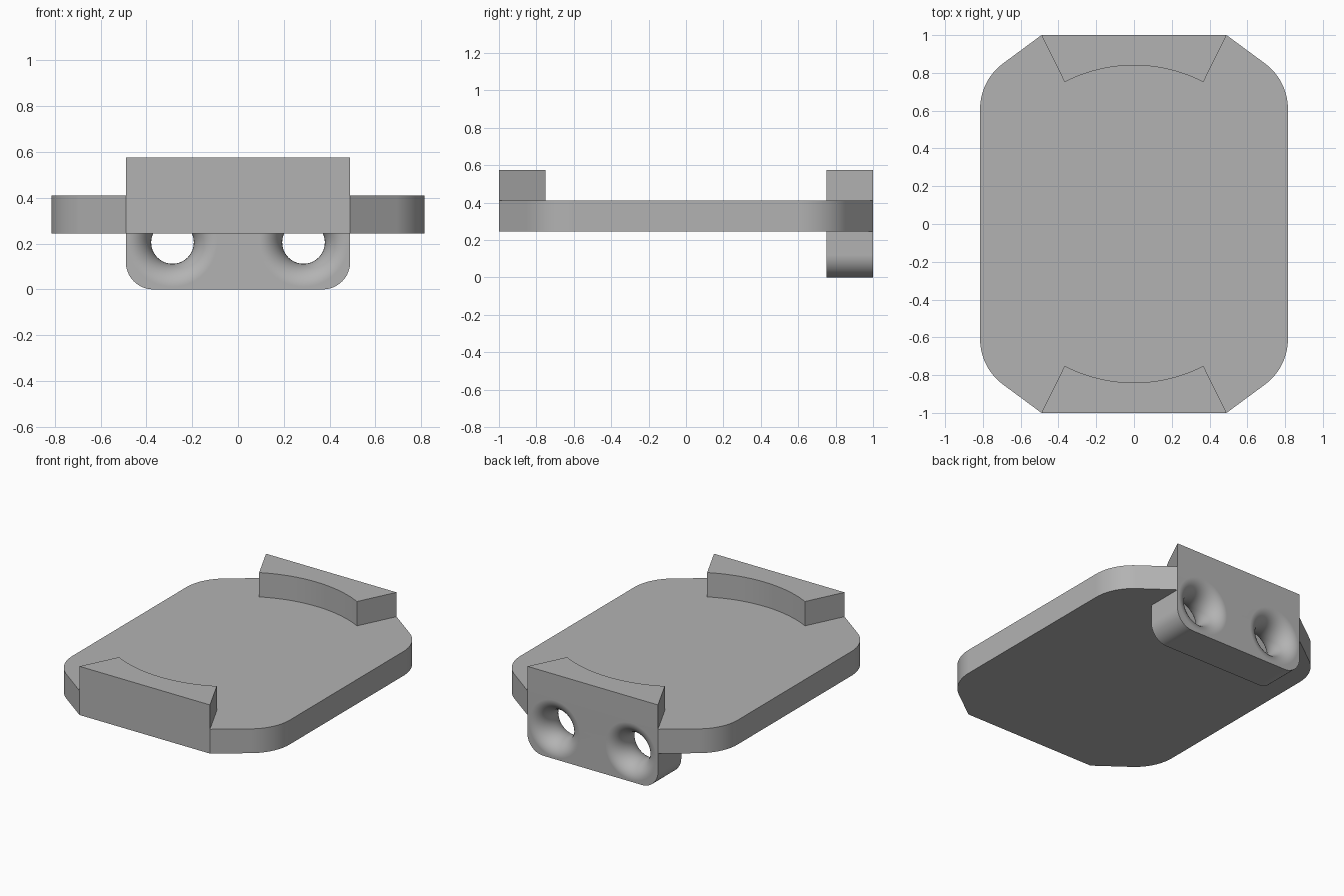
import bpy, bmesh, math
from mathutils import Vector, Matrix

cube = bpy.data.objects.get("Cube")
if cube:
    bpy.data.objects.remove(cube, do_unlink=True)

grey = bpy.data.materials.new("plain grey")
grey.use_nodes = True
grey.diffuse_color = (0.45, 0.45, 0.45, 1)
grey.node_tree.nodes["Principled BSDF"].inputs["Base Color"].default_value = grey.diffuse_color

HALF_X, HALF_Y, CLIP_X = 0.815, 1.0, 0.49
PLATE_LOW, PLATE_TOP, CLIP_TOP = 0.245, 0.41, 0.575
TAB_DEPTH = 0.25


def arc(cx, cy, r, start, end, steps):
    """Points along an arc, angles in degrees."""
    angles = [math.radians(start + (end - start) * i / steps) for i in range(steps + 1)]
    return [(cx + r * math.cos(a), cy + r * math.sin(a)) for a in angles]


def make_object(name, bm):
    bmesh.ops.recalc_face_normals(bm, faces=bm.faces)
    mesh = bpy.data.meshes.new(name)
    bm.to_mesh(mesh)
    bm.free()
    mesh.materials.append(grey)
    ob = bpy.data.objects.new(name, mesh)
    bpy.context.collection.objects.link(ob)
    return ob


def prism(name, points, offset, extrude):
    """Extrude a closed outline of 3D points."""
    bm = bmesh.new()
    face = bm.faces.new([bm.verts.new(Vector(p) + Vector(offset)) for p in points])
    res = bmesh.ops.extrude_face_region(bm, geom=[face], use_keep_orig=True)
    verts = [v for v in res["geom"] if isinstance(v, bmesh.types.BMVert)]
    bmesh.ops.translate(bm, verts=verts, vec=extrude)
    return make_object(name, bm)


def combine(target, tool, operation):
    mod = target.modifiers.new("combine", "BOOLEAN")
    mod.operation, mod.solver, mod.object = operation, "EXACT", tool
    bpy.context.view_layer.objects.active = target
    bpy.ops.object.modifier_apply(modifier=mod.name)
    bpy.data.objects.remove(tool, do_unlink=True)


# Plate: chamfered ends blended into the straight sides
slope = math.degrees(math.atan2(0.155, 0.21))
radius = 0.3
corner_y = HALF_Y - (HALF_X - CLIP_X) * math.tan(math.radians(slope))
arc_y = corner_y - radius * math.tan(math.radians(90 - slope) / 2)
quarter = arc(HALF_X - radius, arc_y, radius, 0, 90 - slope, 14) + [(CLIP_X, HALF_Y)]
half = quarter + [(-x, y) for x, y in reversed(quarter)]
outline = half + [(-x, -y) for x, y in half]
tray = prism("tray_with_clips", [(x, y, 0) for x, y in outline],
             (0, 0, PLATE_LOW), (0, 0, PLATE_TOP - PLATE_LOW))

# End clips with a curved inner wall
clip_arc_r, clip_arc_y = 0.8, 0.04
spread = math.degrees(math.asin(0.367 / clip_arc_r))
clip = arc(0, clip_arc_y, clip_arc_r, 90 - spread, 90 + spread, 28)
clip += [(-CLIP_X, HALF_Y), (CLIP_X, HALF_Y)]
for name, side in (("front_clip", -1), ("back_clip", 1)):
    part = prism(name, [(x, y * side, 0) for x, y in clip],
                 (0, 0, 0.35), (0, 0, CLIP_TOP - 0.35))
    combine(tray, part, "UNION")

# Mounting tab under the back edge, rounded at the bottom
r = 0.12
tab = arc(CLIP_X - r, r, r, 0, -90, 12) + arc(r - CLIP_X, r, r, -90, -180, 12)
tab += [(-CLIP_X, 0.35), (CLIP_X, 0.35)]
part = prism("mounting_tab", [(x, 0, z) for x, z in tab],
             (0, HALF_Y - TAB_DEPTH, 0), (0, TAB_DEPTH, 0))
combine(tray, part, "UNION")

# Two holes through the tab, flared at both faces
neck, flare, depth = 0.093, 0.1, TAB_DEPTH / 2
for side in (-1, 1):
    curve = [(neck + flare - c, depth * s / flare)
             for c, s in arc(0, 0, flare, -90, 90, 20)]
    lip = 0.008
    curve = [(neck + flare, -depth - lip)] + curve + [(neck + flare, depth + lip)]
    bm = bmesh.new()
    steps = 56
    rings = []
    for rad, y in curve:
        ring = bmesh.ops.create_circle(bm, segments=steps, radius=rad)["verts"]
        bmesh.ops.transform(bm, verts=ring, matrix=Matrix.Translation(
            (side * 0.286, HALF_Y - depth + y, 0.205)) @ Matrix.Rotation(math.pi / 2, 4, "X"))
        rings.append(ring)
    for a, b in zip(rings, rings[1:]):
        for i in range(steps):
            j = (i + 1) % steps
            bm.faces.new((a[i], a[j], b[j], b[i]))
    bm.faces.new(rings[0])
    bm.faces.new(rings[-1])
    cutter = make_object("hole_cutter", bm)
    cutter.hide_render = True
    combine(tray, cutter, "DIFFERENCE")

# Smooth curved walls, keep flat faces flat
bpy.ops.object.select_all(action="DESELECT")
tray.select_set(True)
bpy.context.view_layer.objects.active = tray
bpy.ops.object.shade_smooth_by_angle(angle=math.radians(30))
weighted = tray.modifiers.new("flat faces", "WEIGHTED_NORMAL")
weighted.keep_sharp = True
